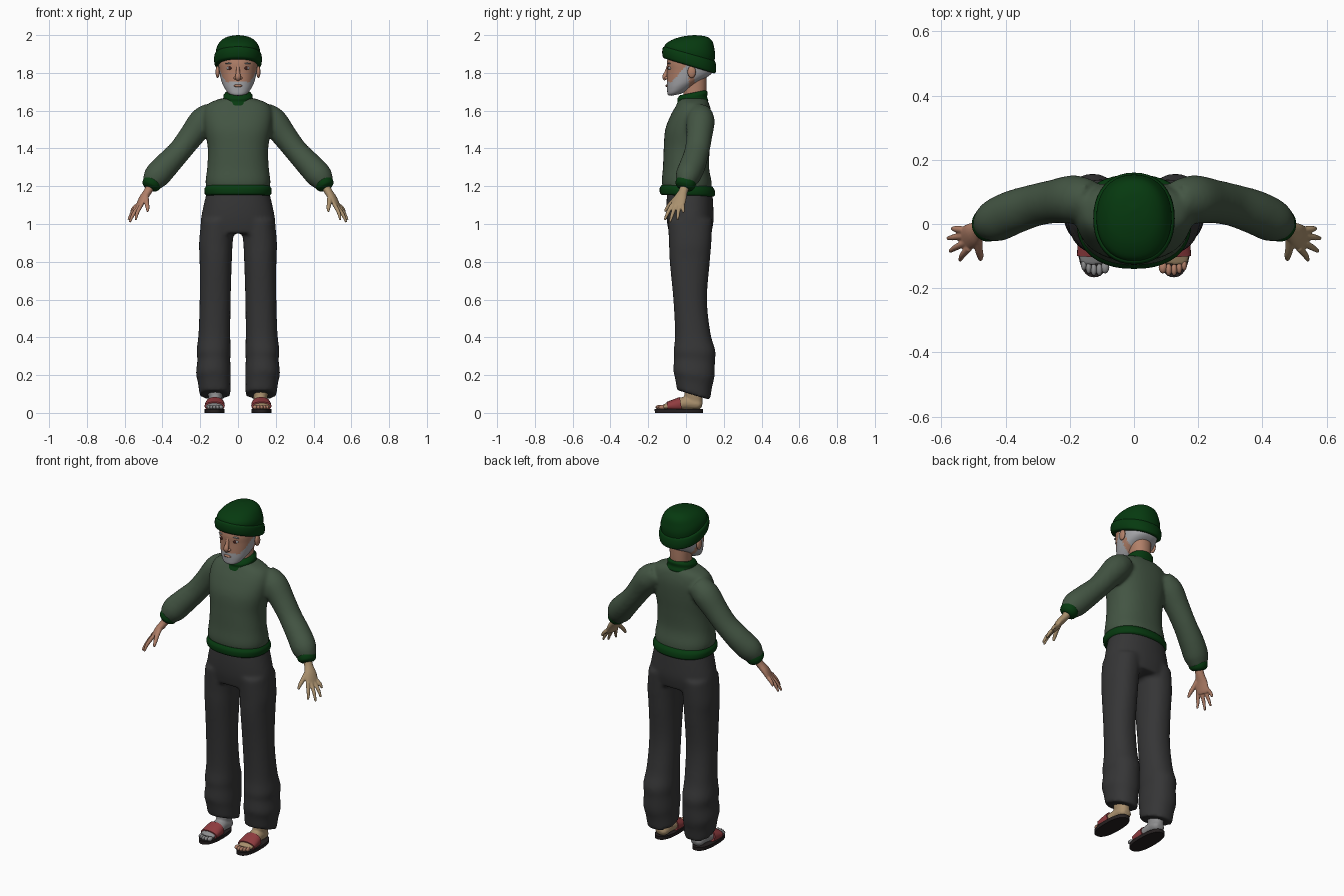
import bpy, bmesh, math
from mathutils import Vector


def material(name, r, g, b):
    m = bpy.data.materials.new(name)
    m.diffuse_color = (r, g, b, 1)
    return m


WOOL = material("sweater green", .056, .09, .056)
TRIM = material("dark green", .002, .042, .005)
CLOTH = material("charcoal", .036, .036, .037)
SKIN = material("warm skin", .44, .215, .14)
TAN = material("tan skin", .40, .28, .155)
GREY = material("ash grey", .27, .27, .275)
HAIR = material("silver grey", .38, .38, .40)
RED = material("strap red", .28, .045, .05)
SOLE = material("sole black", .018, .014, .014)
DARK = material("eye brown", .06, .015, .012)


def resample(rows, n):
    """Catmull-Rom interpolation of rows of numbers."""
    out = []
    for i in range(len(rows) - 1):
        a, b, c, d = rows[max(i - 1, 0)], rows[i], rows[i + 1], rows[min(i + 2, len(rows) - 1)]
        for k in range(n):
            t = k / n
            out.append([.5 * (2 * q + (r - p) * t + (2 * p - 5 * q + 4 * r - s) * t * t
                              + (3 * q - p - 3 * r + s) * t ** 3) for p, q, r, s in zip(a, b, c, d)])
    return out + [list(rows[-1])]


def skin_rings(bm, rings):
    loops = [[bm.verts.new(p) for p in ring] for ring in rings]
    n = len(loops[0])
    for a, b in zip(loops, loops[1:]):
        for i in range(n):
            bm.faces.new((a[i], a[(i + 1) % n], b[(i + 1) % n], b[i]))
    bm.faces.new(loops[0])
    bm.faces.new(loops[-1])


def circle(n, p):
    for i in range(n):
        c, s = math.cos(math.tau * i / n), math.sin(math.tau * i / n)
        yield math.copysign(abs(c) ** (2 / p), c), math.copysign(abs(s) ** (2 / p), s)


def loft(bm, rows, side=1, n=40, steps=5, p=2.2):
    """Level rings: x, y, z, x radius, y radius, slope of z along y."""
    skin_rings(bm, [[Vector((side * (x + c * rx), y + s * ry, z + k * s * ry)) for c, s in circle(n, p)]
                    for x, y, z, rx, ry, k in resample(rows, steps)])


def tube(bm, rows, across, side=1, n=20, steps=4, p=2):
    """Rings along a path: x, y, z, radius across, other radius."""
    rows = resample(rows, steps)
    pts = [Vector(r[:3]) for r in rows]
    rings = []
    for i, r in enumerate(rows):
        t = (pts[min(i + 1, len(pts) - 1)] - pts[max(i - 1, 0)]).normalized()
        u = Vector(across)
        u = (u - t * u.dot(t)).normalized()
        v = t.cross(u)
        ring = [pts[i] + u * c * r[3] + v * s * r[4] for c, s in circle(n, p)]
        rings.append([Vector((side * q.x, q.y, q.z)) for q in ring])
    skin_rings(bm, rings)


def ball(bm, loc, size, side=1):
    new = bmesh.ops.create_uvsphere(bm, u_segments=16, v_segments=10, radius=1)["verts"]
    for v in new:
        v.co = Vector((side * (loc[0] + v.co.x * size[0]), loc[1] + v.co.y * size[1], loc[2] + v.co.z * size[2]))


def finish(bm, name, mats, voxel=0, paint=None, smooth=4):
    bmesh.ops.recalc_face_normals(bm, faces=bm.faces)
    me = bpy.data.meshes.new(name)
    for f in bm.faces:
        f.smooth = True
        if paint:
            f.material_index = paint(f.calc_center_median())
    bm.to_mesh(me)
    bm.free()
    for m in mats:
        me.materials.append(m)
    me.set_sharp_from_angle(angle=math.radians(50))
    ob = bpy.data.objects.new(name, me)
    bpy.context.collection.objects.link(ob)
    if voxel:  # fuse overlapping volumes into one skin
        r = ob.modifiers.new("fuse", "REMESH")
        r.mode, r.voxel_size, r.use_smooth_shade = "VOXEL", voxel, True
        s = ob.modifiers.new("soften", "SMOOTH")
        s.factor, s.iterations = .5, smooth
    return ob


# Trousers
bm = bmesh.new()
loft(bm, [(0, .02, 1.19, .16, .118, 0), (0, .02, 1.1, .182, .124, 0), (0, .022, 1.02, .197, .124, 0),
          (0, .022, .95, .197, .112, 0)])
for s in (1, -1):
    loft(bm, [(.105, .022, 1.02, .09, .118, 0), (.117, .022, .9, .089, .112, 0), (.118, .02, .8, .085, .106, 0),
              (.121, .022, .6, .082, .089, 0), (.125, .036, .42, .084, .094, 0), (.129, .045, .33, .09, .11, 0),
              (.128, .045, .28, .087, .108, -.1), (.13, .042, .21, .092, .109, -.15),
              (.126, .04, .16, .086, .098, -.25), (.122, .04, .095, .082, .088, -.3)], s)
finish(bm, "trousers", [CLOTH], .011)

# Sweater body and sleeves
bm = bmesh.new()
loft(bm, [(0, .01, 1.17, .16, .125, 0), (0, .004, 1.22, .172, .132, 0), (0, 0, 1.3, .163, .122, 0),
          (0, .004, 1.4, .16, .122, 0), (0, .012, 1.5, .176, .122, 0), (0, .028, 1.58, .182, .107, 0),
          (0, .038, 1.635, .16, .085, 0), (0, .038, 1.665, .09, .068, 0)], p=2.3)
for s in (1, -1):
    tube(bm, [(.13, .075, 1.588, .06, .06), (.185, .077, 1.545, .075, .074), (.25, .07, 1.462, .068, .066),
              (.31, .058, 1.385, .066, .062), (.38, .035, 1.31, .069, .068), (.432, .01, 1.252, .066, .069),
              (.46, -.003, 1.205, .045, .048)], (0, 1, 0), s, 28)
finish(bm, "sweater", [WOOL], .01, smooth=6)

# Ribbed trims: waistband, collar, sleeve cuffs
bm = bmesh.new()
loft(bm, [(0, .008, 1.15, .167, .138, -.03), (0, .008, 1.16, .176, .146, -.03),
          (0, .006, 1.185, .178, .145, -.03), (0, .005, 1.203, .167, .133, -.03)], p=2.3)
finish(bm, "waistband", [TRIM])
bm = bmesh.new()
loft(bm, [(0, .033, 1.628, .082, .08, .15), (0, .033, 1.64, .089, .085, .15), (0, .034, 1.66, .079, .078, .17),
          (0, .035, 1.68, .077, .08, .2), (0, .036, 1.695, .066, .068, .2)])
finish(bm, "collar", [TRIM])
bm = bmesh.new()
for s in (1, -1):
    tube(bm, [(.445, .003, 1.232, .046, .044), (.452, 0, 1.222, .054, .051), (.463, -.006, 1.2, .05, .047),
              (.469, -.01, 1.188, .034, .032)], (0, 1, 0), s, 24)
finish(bm, "sleeve_cuffs", [TRIM])

# Hands with spread fingers
TIPS = [(.566, -.014, 1.06), (.58, -.045, 1.022), (.573, -.085, 1.01), (.542, -.113, 1.022)]
for s, mat, label in ((1, TAN, "left"), (-1, SKIN, "right")):
    bm = bmesh.new()
    across = (.35, 1, 0)
    tube(bm, [(.455, 0, 1.215, .025, .023), (.478, -.015, 1.172, .025, .021), (.503, -.032, 1.135, .036, .019),
              (.523, -.046, 1.095, .038, .014), (.53, -.05, 1.082, .03, .01)], across, s)
    for i, tip in enumerate(TIPS):
        k = (1.5 - i) * .019
        base = Vector((.523 + k * .35, -.046 + k, 1.1))
        mid = base.lerp(Vector(tip), .55) + Vector((.004, 0, .003))
        tube(bm, [(*base, .011, .011), (*mid, .01, .01), (*tip, .006, .006)], across, s, 12)
    tube(bm, [(.487, -.035, 1.155, .015, .013), (.484, -.075, 1.115, .013, .012), (.479, -.098, 1.088, .011, .01),
              (.478, -.112, 1.066, .006, .006)], (1, 0, 0), s, 12)
    finish(bm, label + "_hand", [mat], .004, smooth=2)

# Feet and sandals
for s, mat, toe, label in ((1, TAN, SKIN, "left"), (-1, GREY, GREY, "right")):
    bm = bmesh.new()
    tube(bm, [(.117, .085, .04, .02, .015), (.117, .065, .045, .038, .03), (.118, .01, .052, .04, .036),
              (.122, -.05, .043, .046, .03), (.125, -.1, .034, .047, .018), (.125, -.125, .03, .04, .012)],
         (1, 0, 0), s)
    loft(bm, [(.118, .05, .04, .034, .036, 0), (.12, .04, .085, .037, .048, 0), (.122, .042, .13, .041, .048, 0),
              (.122, .042, .18, .04, .046, 0)], s)
    finish(bm, label + "_foot", [mat], .006, smooth=3)
    bm = bmesh.new()
    for x, y, r in ((.09, -.135, .013), (.108, -.142, .01), (.125, -.142, .0095), (.141, -.136, .009),
                    (.156, -.126, .009)):
        ball(bm, (x, y, .03), (r, .019, .012), s)
    finish(bm, label + "_toes", [toe])
    bm = bmesh.new()
    loft(bm, [(.124, -.038, 0, .052, .127, 0), (.124, -.038, .02, .053, .128, 0)], s, steps=1, p=2.4)
    finish(bm, label + "_sandal_sole", [SOLE])
    bm = bmesh.new()
    tube(bm, [(.122, -.028, .045, .05, .039), (.123, -.06, .04, .053, .033), (.124, -.1, .035, .053, .023)],
         (1, 0, 0), s, 28, p=2.3)
    finish(bm, label + "_sandal_strap", [RED])

# Neck
bm = bmesh.new()
loft(bm, [(0, .042, 1.64, .056, .058, 0), (0, .048, 1.71, .056, .06, 0), (0, .05, 1.79, .06, .06, 0)])
finish(bm, "neck", [SKIN])


# Head, with beard and back hair coloured by position
def head_paint(c):
    if c.y < .015 and c.z < 1.752 + max(0, c.y + .075) * 1.15:
        return 1
    return 1 if c.y > .045 and c.z > 1.742 else 0


bm = bmesh.new()
loft(bm, [(0, -.052, 1.684, .028, .026, .2), (0, -.042, 1.698, .054, .054, .25), (0, -.01, 1.735, .078, .09, .25),
          (0, .012, 1.77, .091, .113, .15), (0, .02, 1.81, .099, .12, 0), (0, .022, 1.86, .104, .122, 0),
          (0, .025, 1.92, .095, .108, 0), (0, .03, 1.96, .05, .06, 0)], n=72, steps=8)
finish(bm, "head", [SKIN, HAIR], paint=head_paint)

# Nose, ears and lips
bm = bmesh.new()
tube(bm, [(0, -.092, 1.84, .009, .008), (0, -.103, 1.805, .01, .01), (0, -.112, 1.78, .015, .013),
          (0, -.106, 1.764, .012, .01)], (1, 0, 0))
for s in (1, -1):
    ball(bm, (.014, -.102, 1.773), (.009, .012, .008), s)
    ball(bm, (.108, .03, 1.805), (.011, .022, .032), s)
ball(bm, (0, -.1, 1.732), (.024, .008, .007))
finish(bm, "nose_ears_lips", [SKIN])

# Eyes and brows
for name, mat, loc, size in (("eyeballs", HAIR, (.043, -.084, 1.825), (.019, .012, .009)),
                             ("irises", DARK, (.043, -.092, 1.825), (.0095, .006, .0085)),
                             ("brows", GREY, (.045, -.088, 1.85), (.022, .009, .004))):
    bm = bmesh.new()
    for s in (1, -1):
        ball(bm, loc, size, s)
    finish(bm, name, [mat])

# Knitted hat: dome and turned-up brim
bm = bmesh.new()
loft(bm, [(0, .016, 1.88, .114, .13, -.28), (0, .02, 1.915, .117, .134, -.2), (0, .026, 1.945, .108, .124, -.13),
          (0, .038, 1.975, .085, .1, -.05), (0, .045, 1.993, .05, .06, 0), (0, .045, 2.0, .004, .004, 0)])
finish(bm, "hat_dome", [TRIM])
bm = bmesh.new()
loft(bm, [(0, .017, 1.837, .114, .132, -.3), (0, .017, 1.845, .123, .14, -.3), (0, .017, 1.87, .127, .143, -.29),
          (0, .017, 1.895, .124, .139, -.28), (0, .017, 1.903, .114, .13, -.28)])
finish(bm, "hat_brim", [TRIM])
